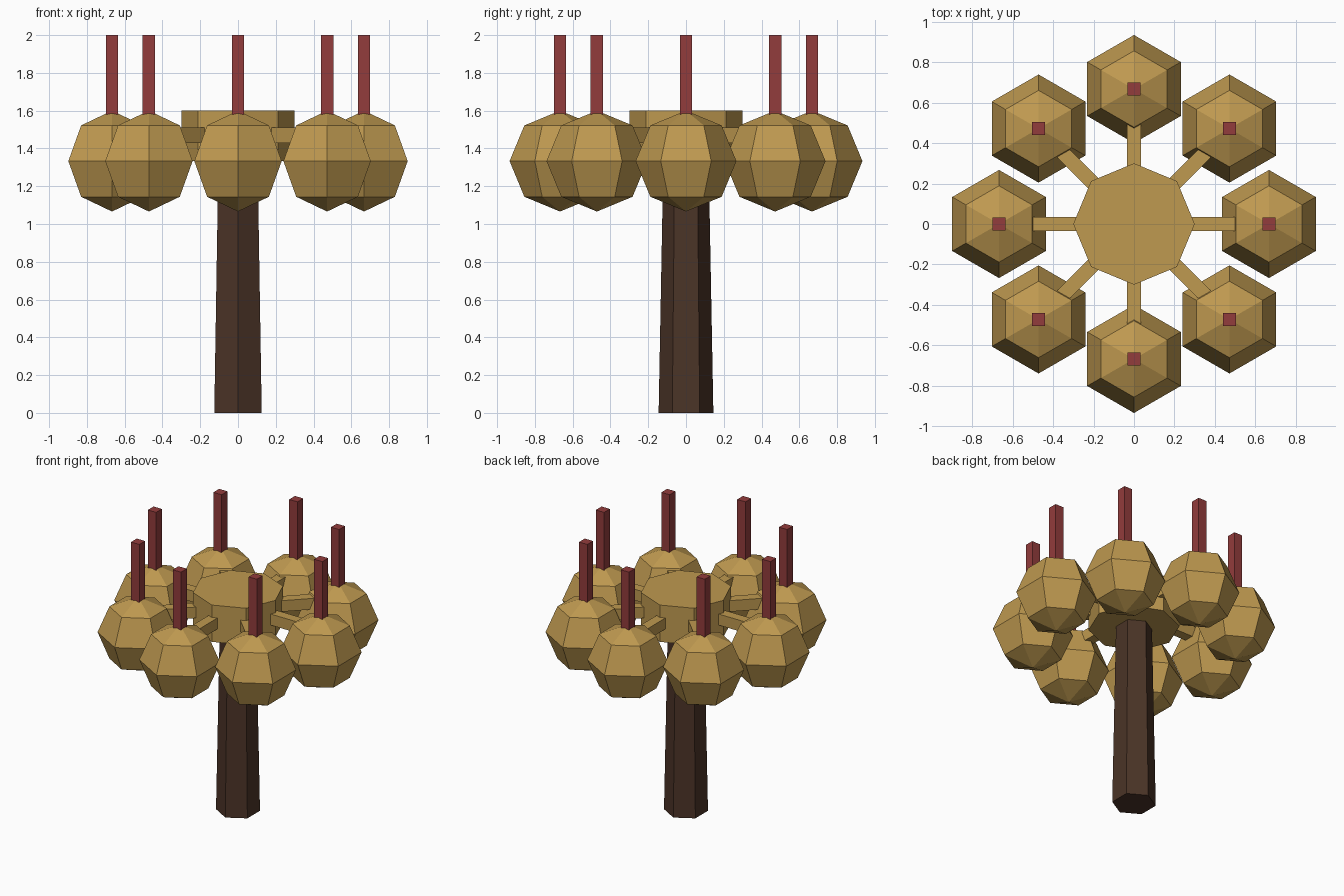
import bpy, math

if "Cube" in bpy.data.objects:
    bpy.data.objects.remove(bpy.data.objects["Cube"])

def material(name, rgb):
    m = bpy.data.materials.new(name)
    m.diffuse_color = (*rgb, 1)
    m.use_nodes = True
    m.node_tree.nodes["Principled BSDF"].inputs["Base Color"].default_value = m.diffuse_color
    return m

GOLD = material("gold", (0.52, 0.32, 0.08))
RED = material("red", (0.29, 0.045, 0.045))
WOOD = material("dark_wood", (0.07, 0.034, 0.02))

def finish(name, mat):
    o = bpy.context.object
    o.name = name
    o.data.materials.append(mat)
    return o

def prism(name, sides, r1, r2, z0, z1, mat):
    bpy.ops.mesh.primitive_cone_add(vertices=sides, radius1=r1, radius2=r2,
                                    depth=z1 - z0, location=(0, 0, (z0 + z1) / 2))
    return finish(name, mat)

def box(name, loc, size, mat, turn=0):
    bpy.ops.mesh.primitive_cube_add(size=1, location=loc, rotation=(0, 0, turn))
    bpy.context.object.scale = size
    return finish(name, mat)

# Tapered six-sided post and eight-sided hub
prism("post", 6, 0.145, 0.12, 0, 1.334, WOOD)
prism("hub", 8, 0.3, 0.3, 1.333, 1.6, GOLD)

# Ring of arms, faceted globes and upright rods
RING, GLOBE_R, GLOBE_Z = 0.667, 0.267, 1.333
for i in range(8):
    a = i * math.pi / 4
    c, s = math.cos(a), math.sin(a)
    box(f"arm_{i + 1}", (0.375 * c, 0.375 * s, 1.47), (0.25, 0.07, 0.08), GOLD, a)
    bpy.ops.mesh.primitive_uv_sphere_add(segments=6, ring_count=4, radius=GLOBE_R,
                                         location=(RING * c, RING * s, GLOBE_Z))
    finish(f"globe_{i + 1}", GOLD)
    box(f"rod_{i + 1}", (RING * c, RING * s, 1.785), (0.066, 0.066, 0.43), RED)
